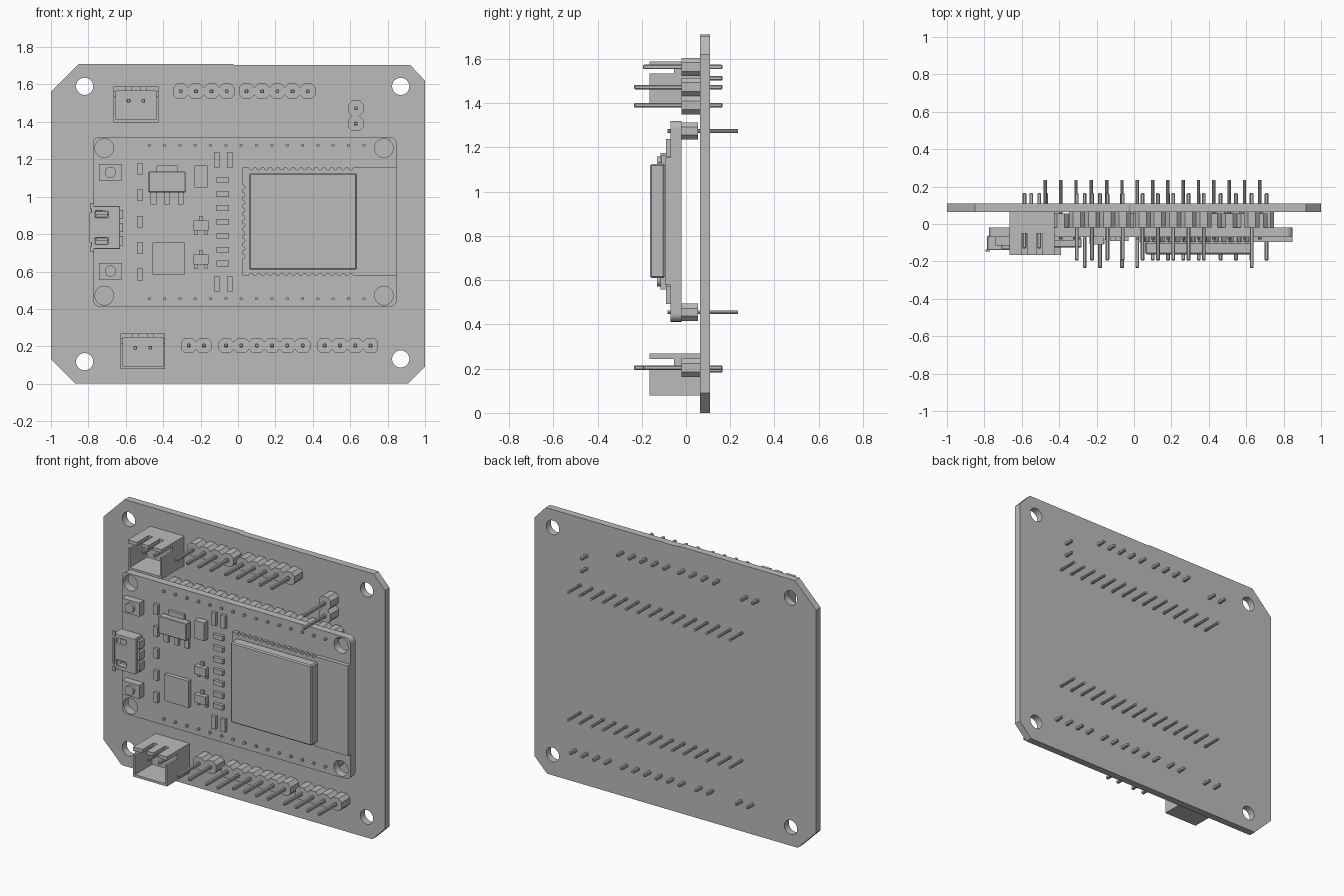
import bpy, bmesh, math

cube = bpy.data.objects.get("Cube")
if cube:
    bpy.data.objects.remove(cube, do_unlink=True)

GREY = (0.5, 0.5, 0.5, 1)
mat = bpy.data.materials.new("plain grey")
mat.use_nodes = True
mat.diffuse_color = GREY
mat.node_tree.nodes["Principled BSDF"].inputs["Base Color"].default_value = GREY


# Outlines in the x-z plane
def rect(x0, x1, z0, z1):
    return [(x0, z0), (x1, z0), (x1, z1), (x0, z1)]


def box(cx, cz, w, h):
    return rect(cx - w / 2, cx + w / 2, cz - h / 2, cz + h / 2)


def chamfered(cx, cz, w, h, c):
    a, b = w / 2, h / 2
    return [(cx + x, cz + z) for x, z in (
        (c - a, -b), (a - c, -b), (a, c - b), (a, b - c),
        (a - c, b), (c - a, b), (-a, b - c), (-a, c - b))]


def circle(cx, cz, r, n=24):
    return [(cx + r * math.cos(math.tau * i / n), cz + r * math.sin(math.tau * i / n))
            for i in range(n)]


def rounded(x0, x1, z0, z1, r, n=5):
    corners = ((x1 - r, z1 - r), (x0 + r, z1 - r), (x0 + r, z0 + r), (x1 - r, z0 + r))
    return [(cx + r * math.cos(math.pi / 2 * (q + i / n)),
             cz + r * math.sin(math.pi / 2 * (q + i / n)))
            for q, (cx, cz) in enumerate(corners) for i in range(n + 1)]


def extrude(name, outlines, y0, y1, bevel=0):
    """One object made of outlines extruded from y0 to y1."""
    bm = bmesh.new()
    for pts in outlines:
        front = [bm.verts.new((x, y0, z)) for x, z in pts]
        back = [bm.verts.new((x, y1, z)) for x, z in pts]
        bm.faces.new(front)
        bm.faces.new(back[::-1])
        for i in range(len(pts)):
            j = (i + 1) % len(pts)
            bm.faces.new((front[i], back[i], back[j], front[j]))
    bmesh.ops.recalc_face_normals(bm, faces=bm.faces)
    mesh = bpy.data.meshes.new(name)
    bm.to_mesh(mesh)
    bm.free()
    mesh.materials.append(mat)
    obj = bpy.data.objects.new(name, mesh)
    bpy.context.collection.objects.link(obj)
    if bevel:
        mod = obj.modifiers.new("bevel", "BEVEL")
        mod.width, mod.segments = bevel, 1
    return obj


def cut(obj, outlines, y0, y1):
    cutter = extrude("cutter", outlines, y0, y1)
    cutter.hide_render = True
    mod = obj.modifiers.new("cut", "BOOLEAN")
    mod.operation, mod.object, mod.solver = "DIFFERENCE", cutter, "EXACT"
    bpy.context.view_layer.objects.active = obj
    bpy.ops.object.modifier_apply(modifier=mod.name)
    bpy.data.objects.remove(cutter, do_unlink=True)


PITCH = 0.0819

# Carrier board with cut corners and mounting holes
board = extrude("carrier_board", [[
    (-1, 0.13), (-0.87, 0), (0.91, 0), (1, 0.09), (1, 1.62), (0.92, 1.705),
    (-0.02, 1.705), (-0.03, 1.71), (-0.85, 1.71), (-1, 1.56)]], 0.063, 0.109)
cut(board, [circle(x, z, 0.046, 32) for x, z in
            ((-0.82, 1.59), (0.87, 1.59), (-0.82, 0.118), (0.87, 0.132))], 0, 0.2)


# Pin headers on the carrier board
def header(name, x, z, count, tip, dx=PITCH, dz=0.0):
    spots = [(x + i * dx, z + i * dz) for i in range(count)]
    extrude(name + "_body", [chamfered(a, b, PITCH, 0.082, 0.021) for a, b in spots],
            -0.02, 0.063)
    extrude(name + "_pins", [box(a, b, 0.02, 0.02) for a, b in spots], tip, 0.165, 0.004)


SHORT, LONG = -0.195, -0.235
header("top_left_header", -0.306, 1.564, 4, SHORT)
header("top_right_header", 0.046, 1.564, 5, SHORT)
header("side_header", 0.63, 1.473, 2, LONG, 0, -PITCH)
header("bottom_left_header", -0.264, 0.204, 2, LONG)
header("bottom_middle_header", -0.064, 0.204, 2, LONG)
header("bottom_centre_header", 0.1, 0.204, 4, SHORT)
header("bottom_right_header", 0.463, 0.204, 4, SHORT)


# Two-pin cable sockets
def socket(name, cx, z0):
    w, h = 0.24, 0.19
    x0, x1, z1 = cx - w / 2, cx + w / 2, z0 + h
    shell = extrude(name + "_shell", [rect(x0, x1, z0, z1)], -0.165, 0.063)
    cut(shell, [rect(x0 + 0.013, x1 - 0.013, z0 + 0.015, z1 - 0.022)], -0.3, 0.01)
    cut(shell, [rect(x0 - 0.1, x1 + 0.1, z0 + 0.137, z0 + 0.165)], -0.3, -0.055)
    cut(shell, [box(cx + s * 0.04, z1, 0.03, 0.08) for s in (-1, 1)], -0.3, -0.05)
    extrude(name + "_pins", [box(cx + s * 0.04, z0 + 0.115, 0.02, 0.02) for s in (-1, 1)],
            -0.13, 0.165, 0.004)


socket("upper_socket", -0.546, 1.398)
socket("lower_socket", -0.509, 0.078)

# Plug-in module board, its pins and spacer strips
TOP = -0.07
module = extrude("module_board", [rounded(-0.775, 0.848, 0.412, 1.32, 0.035)], TOP, -0.02)
cut(module, [circle(x, z, 0.05, 32) for x in (-0.715, 0.78) for z in (0.471, 1.26)], -0.2, 0.05)
for side, z in (("upper", 1.274), ("lower", 0.455)):
    xs = [-0.474 + i * PITCH for i in range(15)]
    extrude(side + "_module_strip", [chamfered(x, z, PITCH, 0.078, 0.021) for x in xs],
            -0.02, 0.055)
    extrude(side + "_module_pins", [circle(x, z, 0.009, 10) for x in xs], -0.084, 0.235)

# Radio board with scalloped edges, and its shield can
radio = extrude("radio_board", [rect(0.025, 0.848, 0.578, 1.155)], -0.096, TOP)
scallops = [circle(0.07 + i * 0.041, z, 0.012, 8) for i in range(14) for z in (0.578, 1.155)]
scallops += [circle(0.025, 0.682 + i * 0.041, 0.012, 8) for i in range(10)]
cut(radio, scallops, -0.2, 0.0)
extrude("shield_can", [rect(0.06, 0.635, 0.61, 1.125)], -0.163, -0.096, 0.007)

# Push buttons
for side, z in (("upper", 1.13), ("lower", 0.602)):
    extrude(side + "_button_base", [box(-0.682, z, 0.124, 0.088)], -0.115, TOP)
    extrude(side + "_button_cap", [circle(-0.682, z, 0.03)], -0.132, -0.115)

# Micro cable port: hollow shell open to the side, with tongue and latch holes
port = extrude("port_shell", [rect(-0.785, -0.63, 0.72, 0.95)], -0.14, -0.062, 0.008)
cut(port, [rect(-0.9, -0.65, 0.732, 0.938)], -0.13, -0.074)
cut(port, [box(-0.73, z, 0.062, 0.03) for z in (0.907, 0.763)], -0.2, -0.115)
extrude("port_lips", [box(-0.785, z, 0.016, 0.16) for z in (0.835,)]
        + [box(-0.78, z, 0.02, 0.03) for z in (0.722, 0.948)], -0.146, -0.136)
extrude("port_tongue", [rect(-0.76, -0.645, 0.765, 0.905)], -0.108, -0.094)
extrude("port_rear_tabs", [box(-0.625, z, 0.022, 0.05) for z in (0.765, 0.835, 0.905)],
        -0.12, TOP)

# Voltage regulator
extrude("regulator_body", [rect(-0.478, -0.28, 1.023, 1.135)], -0.125, TOP - 0.006, 0.004)
extrude("regulator_legs", [box(-0.379 + s * 0.073, 0.993, 0.03, 0.07) for s in (-1, 0, 1)]
        + [rect(-0.435, -0.323, 1.13, 1.167)], -0.088, TOP)

# Capacitor and square chip
extrude("capacitor", [rect(-0.232, -0.163, 1.05, 1.167)], -0.11, TOP)
extrude("square_chip", [rect(-0.456, -0.284, 0.584, 0.755)], -0.096, TOP)

# Small transistors
for side, z in (("upper", 0.846), ("lower", 0.664)):
    extrude(side + "_transistor", [box(-0.198, z, 0.082, 0.052)], -0.106, TOP - 0.004)
    extrude(side + "_transistor_legs", [box(-0.198, z + 0.035, 0.02, 0.03)]
            + [box(-0.198 + s * 0.027, z - 0.035, 0.018, 0.03) for s in (-1, 1)], -0.084, TOP)

# Small resistors
extrude("centre_resistors", [box(-0.081, 0.643 + i * 0.0741, 0.068, 0.03) for i in range(7)],
        -0.09, TOP)
extrude("upright_resistors", [box(x, z, 0.03, 0.082) for x in (-0.113, -0.045)
                              for z in (0.533, 1.197)], -0.09, TOP)
extrude("left_resistors", [box(-0.522, 0.584 + i * 0.1415, 0.03, 0.062) for i in range(5)],
        -0.09, TOP)
